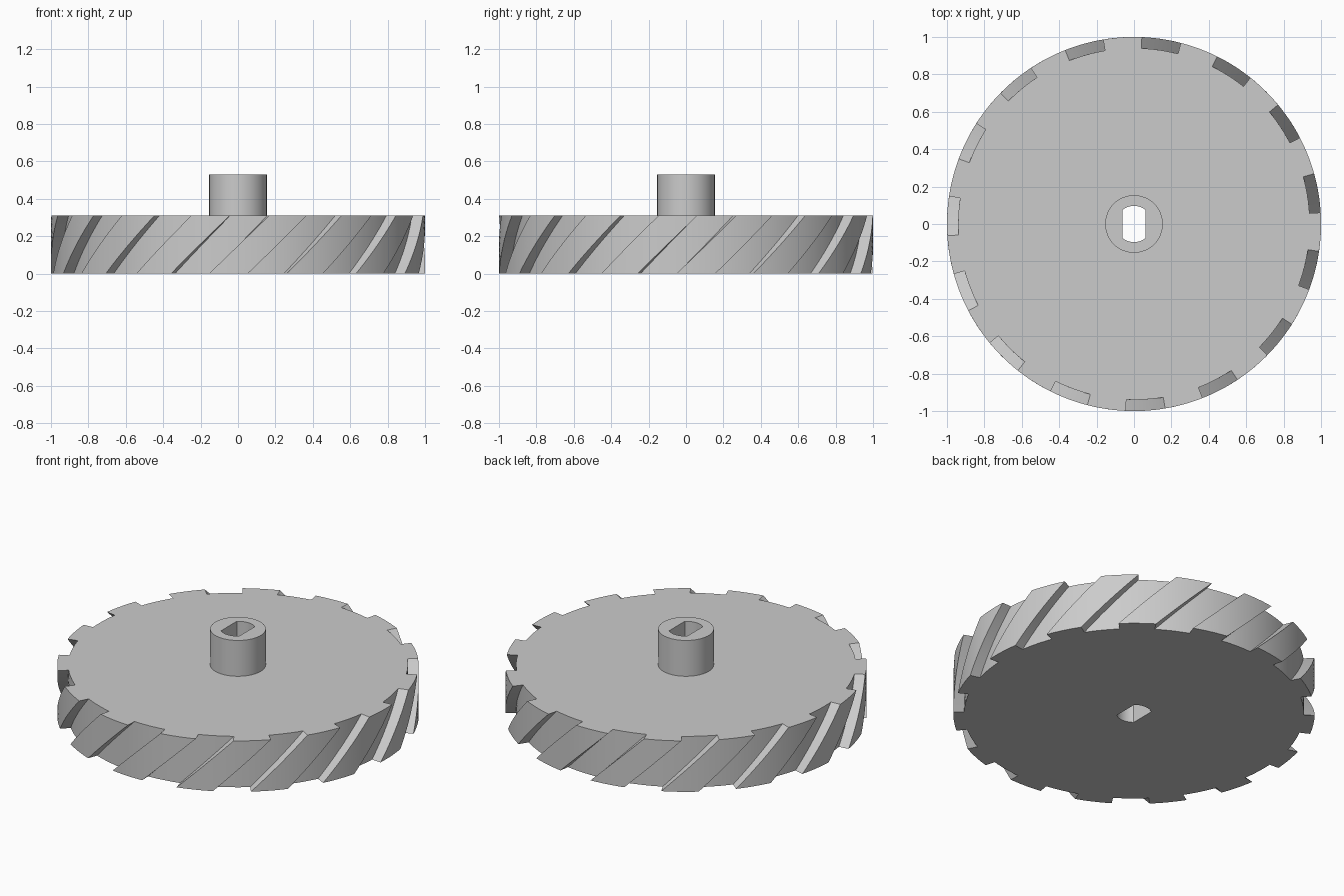
import bpy
import bmesh
from math import sin, cos, acos, radians, pi

cube = bpy.data.objects.get("Cube")
if cube:
    bpy.data.objects.remove(cube, do_unlink=True)

TEETH, RIM, ROOT, THICK = 15, 1.0, 0.94, 0.311
TWIST, GROOVE_START, GROOVE_WIDTH = radians(18.5), radians(3.5), radians(12.1)
HUB_R, HUB_TOP = 0.154, 0.53
BORE_R, BORE_FLAT = 0.097, 0.061
LEVELS = 12

bm = bmesh.new()


def arc(radius, start, end, steps):
    return [(radius * cos(start + (end - start) * i / steps),
             radius * sin(start + (end - start) * i / steps)) for i in range(steps + 1)]


def ring(points, z):
    """Closed loop of vertices at height z."""
    return [bm.verts.new((x, y, z)) for x, y in points]


def wall(low, high):
    """Band of quads joining two matching loops."""
    n = len(low)
    for i in range(n):
        j = (i + 1) % n
        bm.faces.new((low[i], low[j], high[j], high[i]))


def cap(outer, inner):
    """Flat face between an outer loop and an inner loop."""
    edges = [bm.edges.get((loop[i - 1], loop[i]))
             for loop in (outer, inner) for i in range(len(loop))]
    bmesh.ops.triangle_fill(bm, use_beauty=True, edges=edges, normal=(0, 0, 1))


def toothed_outline(turn):
    points = []
    pitch = 2 * pi / TEETH
    for k in range(TEETH):
        a = GROOVE_START + k * pitch + turn
        points += arc(ROOT, a, a + GROOVE_WIDTH, 6)
        points += arc(RIM, a + GROOVE_WIDTH, a + pitch, 6)
    return points


# Helical rim
layers = [ring(toothed_outline(TWIST * (i / LEVELS - 1)), THICK * i / LEVELS)
          for i in range(LEVELS + 1)]
for low, high in zip(layers, layers[1:]):
    wall(low, high)

# Hub
circle = arc(HUB_R, 0, 2 * pi, 64)[:-1]
hub_low, hub_high = ring(circle, THICK), ring(circle, HUB_TOP)
wall(hub_low, hub_high)

# Bore with two flats
corner = acos(BORE_FLAT / BORE_R)
bore = arc(BORE_R, corner, pi - corner, 12) + arc(BORE_R, pi + corner, 2 * pi - corner, 12)
bore_low, bore_high = ring(bore, 0), ring(bore, HUB_TOP)
wall(bore_low, bore_high)

# Flat faces
cap(layers[0], bore_low)
cap(layers[-1], hub_low)
cap(hub_high, bore_high)
bmesh.ops.recalc_face_normals(bm, faces=bm.faces[:])

mesh = bpy.data.meshes.new("helical_wheel")
bm.to_mesh(mesh)
bm.free()
wheel = bpy.data.objects.new("helical_wheel", mesh)
bpy.context.collection.objects.link(wheel)

# Plain grey
grey = bpy.data.materials.new("light_grey")
grey.use_nodes = True
colour = (0.6, 0.6, 0.6, 1)
grey.diffuse_color = colour
grey.node_tree.nodes["Principled BSDF"].inputs["Base Color"].default_value = colour
mesh.materials.append(grey)

bpy.ops.object.select_all(action="DESELECT")
wheel.select_set(True)
bpy.context.view_layer.objects.active = wheel
bpy.ops.object.shade_smooth_by_angle(angle=radians(30))
